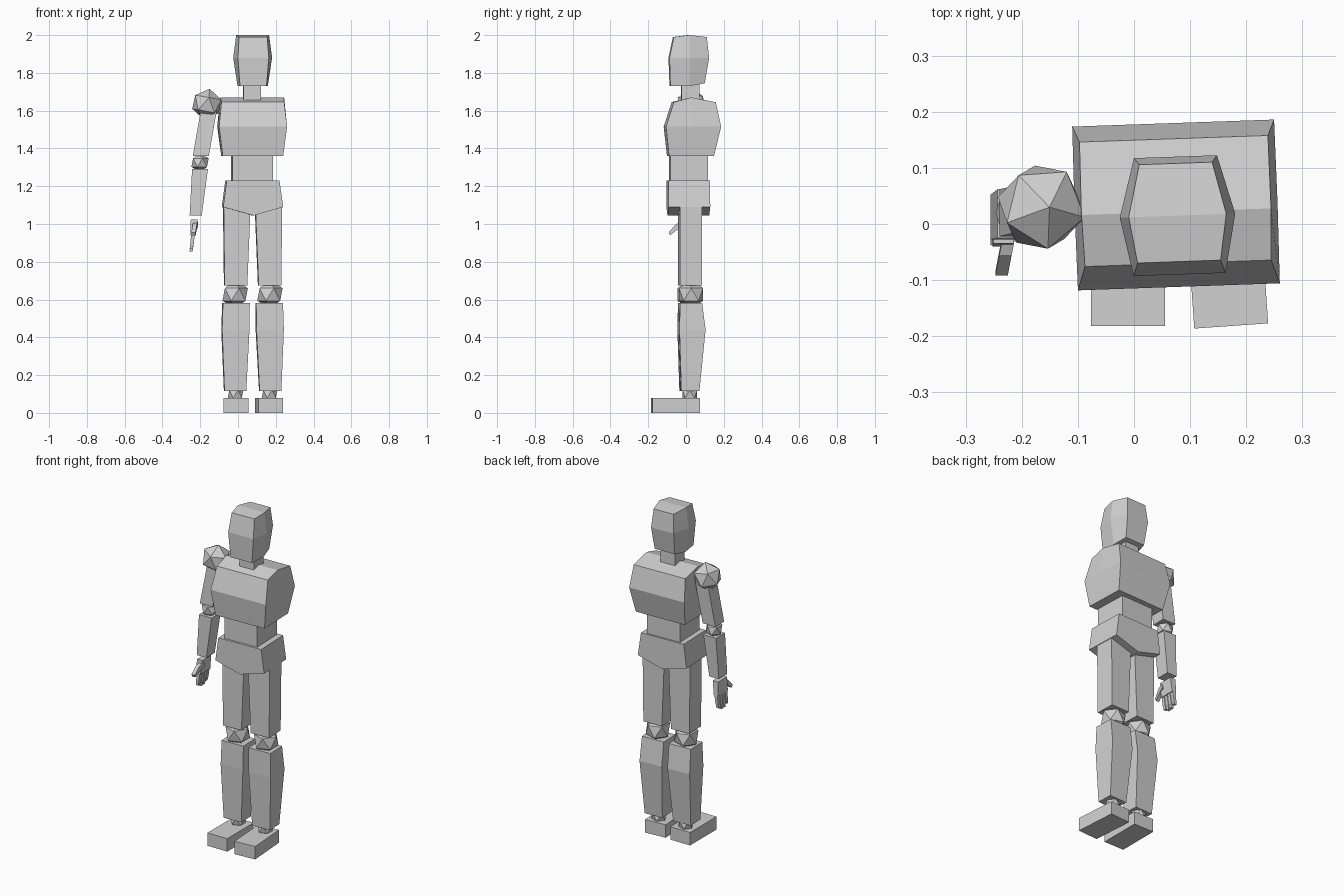
import bpy, bmesh, math
from mathutils import Matrix, Vector

if "Cube" in bpy.data.objects:
    bpy.data.objects.remove(bpy.data.objects["Cube"])

grey = bpy.data.materials.new("plain grey")
grey.diffuse_color = (0.64, 0.64, 0.64, 1)
grey.use_nodes = True
grey.node_tree.nodes["Principled BSDF"].inputs["Base Color"].default_value = grey.diffuse_color


def finish(name, bm, yaw=0, pivot=(0.077, 0.03)):
    """Turn the part about a vertical axis and make it an object."""
    p = Vector((*pivot, 0))
    bm.transform(Matrix.Translation(p) @ Matrix.Rotation(math.radians(yaw), 4, 'Z')
                 @ Matrix.Translation(-p))
    bmesh.ops.recalc_face_normals(bm, faces=bm.faces)
    me = bpy.data.meshes.new(name)
    bm.to_mesh(me)
    bm.free()
    me.materials.append(grey)
    ob = bpy.data.objects.new(name, me)
    bpy.context.collection.objects.link(ob)
    return ob


def loft(name, rings, yaw=0, pivot=(0.077, 0.03)):
    """Skin rings of 3D points, with caps; six-point caps fold at the middle."""
    bm = bmesh.new()
    vs = [[bm.verts.new(p) for p in r] for r in rings]
    n = len(rings[0])
    for a, b in zip(vs, vs[1:]):
        for i in range(n):
            j = (i + 1) % n
            bm.faces.new((a[i], a[j], b[j], b[i]))
    for cap in (vs[0], vs[-1]):
        if n == 6:
            bm.faces.new([cap[i] for i in (0, 1, 2, 5)])
            bm.faces.new([cap[i] for i in (5, 2, 3, 4)])
        else:
            bm.faces.new(cap)
    return finish(name, bm, yaw, pivot)


def rect(cx, w, y0, y1, z):
    h = w / 2
    return [(cx - h, y0, z), (cx + h, y0, z), (cx + h, y1, z), (cx - h, y1, z)]


def hexa(cx, front, mid, back):
    """Ring with front, middle and back rows, each (half width, y, z)."""
    (a, ya, za), (b, yb, zb), (c, yc, zc) = front, mid, back
    return [(cx - a, ya, za), (cx + a, ya, za), (cx + b, yb, zb),
            (cx + c, yc, zc), (cx - c, yc, zc), (cx - b, yb, zb)]


def joint(name, loc, r, yaw=0, tilt=0):
    bm = bmesh.new()
    bmesh.ops.create_icosphere(bm, subdivisions=1, radius=r)
    bm.transform(Matrix.Translation(loc) @ Matrix.Rotation(math.radians(tilt), 4, 'Y')
                 @ Matrix.Rotation(math.radians(yaw), 4, 'Z'))
    return finish(name, bm)


BODY = 2.0   # slight turn of the whole body

# head and neck
loft("head", [
    hexa(0.077, (0.070, -0.085, 1.73), (0.080, 0.015, 1.73), (0.065, 0.097, 1.745)),
    hexa(0.077, (0.082, -0.090, 1.88), (0.103, 0.015, 1.88), (0.074, 0.120, 1.88)),
    hexa(0.077, (0.074, -0.067, 1.99), (0.087, 0.015, 2.00), (0.065, 0.108, 1.99))], BODY)
loft("neck", [rect(0.074, 0.094, -0.025, 0.07, 1.64),
              rect(0.074, 0.094, -0.025, 0.07, 1.75)], BODY)

# chest, waist and pelvis
loft("chest", [
    hexa(0.075, (0.160, -0.095, 1.36), (0.160, 0.025, 1.36), (0.160, 0.143, 1.36)),
    hexa(0.075, (0.180, -0.112, 1.515), (0.181, 0.030, 1.515), (0.180, 0.180, 1.515)),
    hexa(0.075, (0.166, -0.070, 1.645), (0.169, 0.022, 1.67), (0.168, 0.152, 1.645))], BODY)
loft("waist", [rect(0.074, 0.215, -0.085, 0.112, 1.20),
               rect(0.074, 0.215, -0.085, 0.112, 1.38)], BODY)
profile = [(-0.064, 1.23), (-0.083, 1.09), (0.077, 1.045), (0.235, 1.09), (0.215, 1.23)]
loft("pelvis", [[(x, y, z) for x, z in profile] for y in (-0.098, 0.123)], BODY)

# legs
for side, s in (("right", -1), ("left", 1)):
    def at(off):
        return 0.077 + s * off
    loft(side + "_thigh", [rect(at(0.090), 0.120, -0.037, 0.080, 0.675),
                           rect(at(0.084), 0.142, -0.037, 0.080, 1.09)], BODY)
    joint(side + "_knee", (at(0.092), 0.023 + 0.004 * s, 0.627), 0.075)
    loft(side + "_shin", [rect(at(0.093), 0.115, -0.030, 0.066, 0.115),
                          rect(at(0.091), 0.145, -0.040, 0.098, 0.44),
                          rect(at(0.088), 0.142, -0.037, 0.080, 0.583)], BODY)
    joint(side + "_ankle", (at(0.090), 0.020, 0.10), 0.046)
    fx = at(0.0875)
    loft(side + "_foot", [rect(fx, 0.132, -0.182, 0.070, z) for z in (0, 0.078)],
         2 + 2 * s, (fx, -0.056))

# single arm
joint("shoulder", (-0.165, 0.030, 1.634), 0.083, -14, 10)
loft("upper_arm", [rect(-0.197, 0.085, -0.022, 0.062, 1.36),
                   rect(-0.155, 0.085, -0.012, 0.072, 1.60)])
joint("elbow", (-0.201, 0.020, 1.325), 0.051)
loft("forearm", [rect(-0.224, 0.064, -0.028, 0.052, 1.045),
                 rect(-0.201, 0.084, -0.025, 0.062, 1.292)])

# hand
loft("palm", [rect(-0.238, 0.028, -0.040, 0.055, 0.940),
              rect(-0.232, 0.036, -0.035, 0.050, 1.025)])
for i in range(4):
    y = -0.039 + i * 0.0245
    tip = 0.855 if i in (1, 2) else 0.868
    loft(f"finger_{i + 1}", [rect(-0.248, 0.016, y + 0.002, y + 0.018, tip),
                             rect(-0.243, 0.018, y, y + 0.020, 0.90),
                             rect(-0.238, 0.020, y, y + 0.020, 0.942)])
# thumb: bent strip swept forward from the palm
path = [(-0.020, 1.012, 0.985), (-0.055, 0.998, 0.970), (-0.092, 0.955, 0.940)]
loft("thumb", [[(x - 0.011, y, hi), (x + 0.011, y, hi), (x + 0.011, y + 0.008, lo), (x - 0.011, y + 0.008, lo)]
               for x, (y, hi, lo) in zip((-0.222, -0.229, -0.236), path)])
